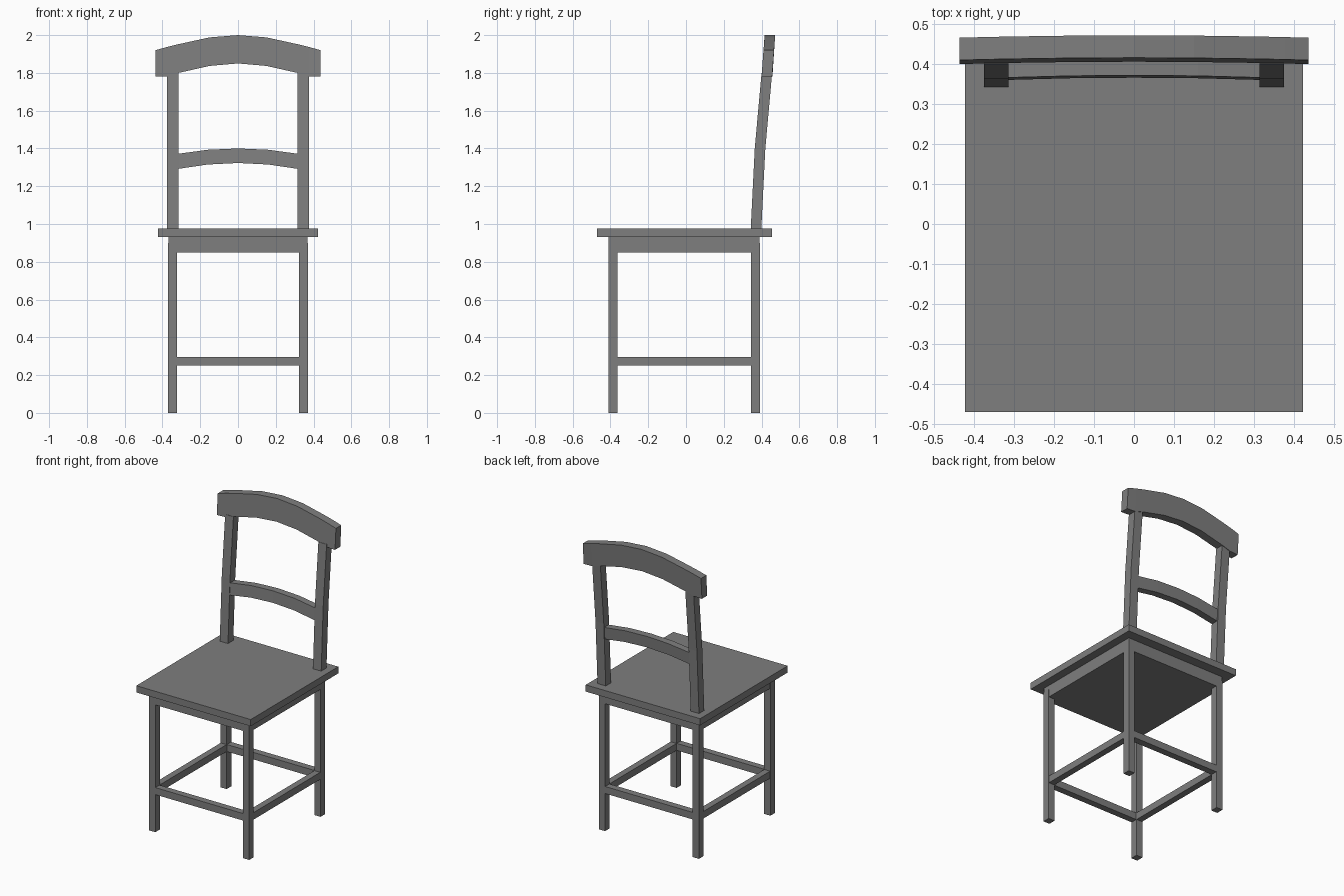
import bpy, bmesh

cube = bpy.data.objects.get("Cube")
if cube:
    bpy.data.objects.remove(cube, do_unlink=True)

grey = bpy.data.materials.new("plain_grey")
grey.use_nodes = True
grey.diffuse_color = (0.21, 0.21, 0.21, 1)
grey.node_tree.nodes["Principled BSDF"].inputs["Base Color"].default_value = grey.diffuse_color


def loft(name, sections):
    """Join a row of four-cornered sections into one closed solid."""
    bm = bmesh.new()
    rings = [[bm.verts.new(p) for p in s] for s in sections]
    for a, b in zip(rings, rings[1:]):
        for i in range(4):
            j = (i + 1) % 4
            bm.faces.new((a[i], a[j], b[j], b[i]))
    bm.faces.new(rings[0])
    bm.faces.new(rings[-1])
    bmesh.ops.recalc_face_normals(bm, faces=bm.faces)
    mesh = bpy.data.meshes.new(name)
    bm.to_mesh(mesh)
    bm.free()
    mesh.materials.append(grey)
    obj = bpy.data.objects.new(name, mesh)
    bpy.context.collection.objects.link(obj)


def rect(x, y, z):
    """Level rectangle at height z from x and y ranges."""
    return [(x[0], y[0], z), (x[1], y[0], z), (x[1], y[1], z), (x[0], y[1], z)]


def box(name, x, y, z):
    loft(name, [rect(x, y, h) for h in z])


def arched_rail(name, half, front, depth, lean):
    """Mirror (x, bottom, top) stations; the rail leans and bows backwards."""
    full = [(-x, b, t) for x, b, t in half] + [(x, b, t) for x, b, t in half[-2::-1]]
    end = half[0][0]
    sections = []
    for x, b, t in full:
        y = front + 0.006 * (1 - (x / end) ** 2)
        sections.append([(x, y, b), (x, y + depth, b),
                         (x, y + depth + lean, t), (x, y + lean, t)])
    loft(name, sections)


# Seat and the solid block beneath it
box("seat", (-0.423, 0.423), (-0.47, 0.455), (0.93, 0.975))
box("seat_apron", (-0.368, 0.368), (-0.41, 0.39), (0.85, 0.932))

# Legs, side stretchers and leaning back posts
for side, s in (("left", 1), ("right", -1)):
    leg_x = sorted((s * 0.324, s * 0.37))
    box(side + "_front_leg", leg_x, (-0.411, -0.363), (0, 0.9))
    box(side + "_back_leg", leg_x, (0.343, 0.392), (0, 0.9))
    box(side + "_stretcher", sorted((s * 0.325, s * 0.368)), (-0.37, 0.35), (0.25, 0.297))
    post_x = sorted((s * 0.314, s * 0.375))
    loft(side + "_back_post", [rect(post_x, (y, y + 0.056), z) for y, z in
                               ((0.342, 0.96), (0.364, 1.4), (0.4, 1.8))])

# Front and back stretchers
box("front_stretcher", (-0.33, 0.33), (-0.409, -0.365), (0.25, 0.297))
box("back_stretcher", (-0.33, 0.33), (0.345, 0.39), (0.25, 0.297))

# Curved rails of the backrest
arched_rail("middle_rail", [(0.33, 1.29, 1.37), (0.16, 1.315, 1.393), (0, 1.323, 1.4)],
            0.36, 0.048, 0.006)
arched_rail("top_rail", [(0.437, 1.78, 1.92), (0.376, 1.782, 1.937), (0.315, 1.8, 1.952),
                         (0.15, 1.837, 1.988), (0, 1.85, 2.0)], 0.4, 0.056, 0.01)
